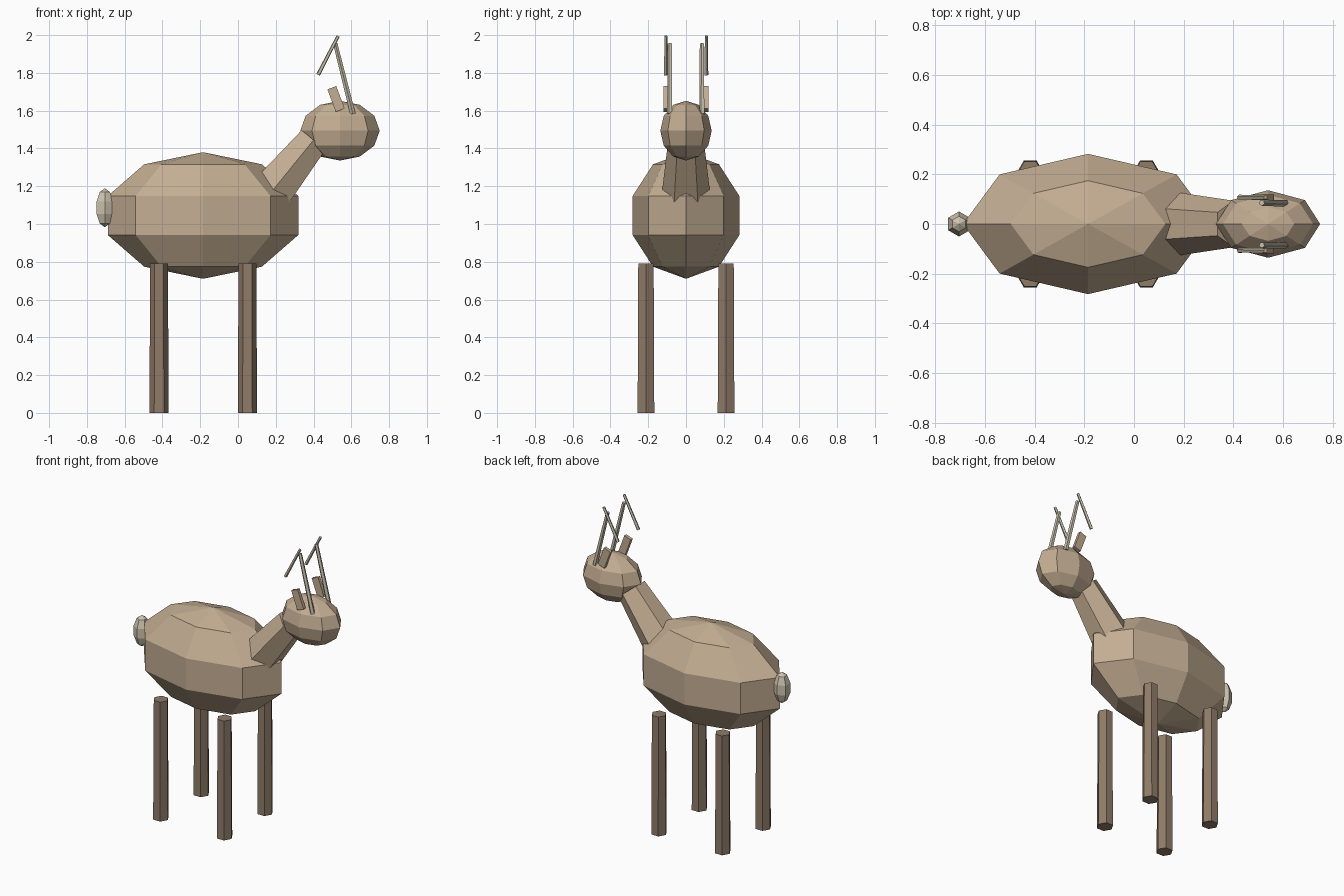
import bpy, bmesh
from math import cos, sin, pi
from mathutils import Vector, Matrix

if "Cube" in bpy.data.objects:
    bpy.data.objects.remove(bpy.data.objects["Cube"])


def material(name, rgb):
    m = bpy.data.materials.new(name)
    m.diffuse_color = (*rgb, 1)
    m.use_nodes = True
    m.node_tree.nodes["Principled BSDF"].inputs["Base Color"].default_value = m.diffuse_color
    return m


HIDE = material("hide", (0.55, 0.42, 0.29))
LEG = material("leg_brown", (0.28, 0.20, 0.14))
HORN = material("horn", (0.58, 0.53, 0.42))
PALE = material("pale_fur", (0.62, 0.55, 0.43))


def finish(name, bm, mat):
    bmesh.ops.recalc_face_normals(bm, faces=bm.faces)
    mesh = bpy.data.meshes.new(name)
    bm.to_mesh(mesh)
    bm.free()
    mesh.materials.append(mat)
    ob = bpy.data.objects.new(name, mesh)
    bpy.context.collection.objects.link(ob)
    return ob


def ellipsoid(name, centre, radii, segments, rings, mat):
    bm = bmesh.new()
    bmesh.ops.create_uvsphere(bm, u_segments=segments, v_segments=rings, radius=1,
                              matrix=Matrix.Translation(centre) @ Matrix.Diagonal((*radii, 1)))
    return finish(name, bm, mat)


def rod(name, start, end, r1, r2, sides, mat):
    # tapered prism between two points, first corner on the local x axis
    a, b = Vector(start), Vector(end)
    turn = (b - a).to_track_quat('Z', 'Y')
    bm = bmesh.new()
    loops = []
    for p, r in ((a, r1), (b, r2)):
        loops.append([bm.verts.new(p + turn @ Vector((r * cos(2 * pi * i / sides),
                                                      r * sin(2 * pi * i / sides), 0)))
                      for i in range(sides)])
    low, high = loops
    for i in range(sides):
        j = (i + 1) % sides
        bm.faces.new((low[i], low[j], high[j], high[i]))
    bm.faces.new(low[::-1])
    bm.faces.new(high)
    return finish(name, bm, mat)


def box(name, centre, size, tilt, mat):
    bm = bmesh.new()
    bmesh.ops.create_cube(bm, size=1, matrix=Matrix.Translation(centre)
                          @ Matrix.Rotation(tilt, 4, 'Y') @ Matrix.Diagonal((*size, 1)))
    return finish(name, bm, mat)


# torso, neck, head, tail
ellipsoid("body", (-0.185, 0, 1.045), (0.53, 0.297, 0.335), 8, 5, HIDE)
rod("neck", (0.185, 0, 1.18), (0.40, 0, 1.445), 0.126, 0.094, 6, HIDE)
ellipsoid("head", (0.54, 0, 1.494), (0.21, 0.136, 0.158), 8, 6, HIDE)
ellipsoid("tail", (-0.705, 0, 1.086), (0.053, 0.053, 0.103), 6, 5, PALE)

for side, s in (("left", 1), ("right", -1)):
    # legs
    for end, x in (("front", 0.05), ("back", -0.418)):
        rod(f"{end}_{side}_leg", (x, s * 0.212, 0), (x, s * 0.212, 0.79),
            0.051, 0.047, 6, LEG)
    # ears
    box(f"{side}_ear", (0.519, s * 0.107, 1.662), (0.05, 0.022, 0.127), -0.36, HIDE)
    # antler beam and tine
    rod(f"{side}_antler", (0.608, s * 0.085, 1.583), (0.515, s * 0.085, 1.955),
        0.015, 0.012, 5, HORN)
    rod(f"{side}_antler_tine", (0.424, s * 0.107, 1.79), (0.53, s * 0.107, 1.995),
        0.011, 0.009, 5, HORN)
